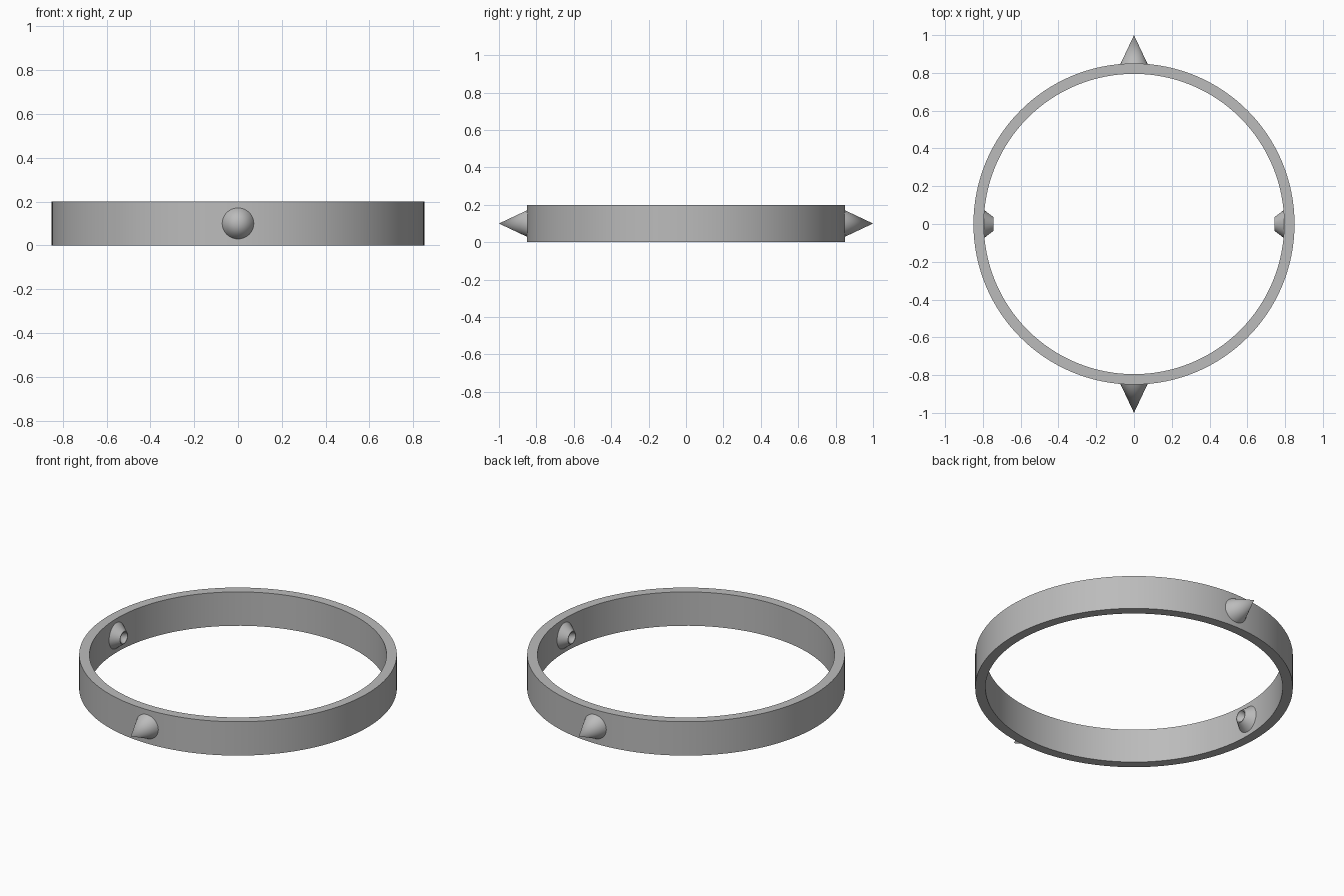
import bpy
import bmesh
from math import pi, cos, sin
from mathutils import Matrix

cube = bpy.data.objects.get("Cube")
if cube:
    bpy.data.objects.remove(cube, do_unlink=True)

# One plain grey for everything
grey = bpy.data.materials.new("plain_grey")
grey.use_nodes = True
colour = (0.5, 0.5, 0.5, 1)
grey.diffuse_color = colour
grey.node_tree.nodes["Principled BSDF"].inputs["Base Color"].default_value = colour


def lathe(name, profile, sides, matrix, closed=False):
    """Spin (radius, height) points about z, then place with the matrix."""
    bm = bmesh.new()
    rings = []
    for r, h in profile:
        if r == 0:
            rings.append([bm.verts.new((0, 0, h))] * sides)
        else:
            rings.append([bm.verts.new((r * cos(2 * pi * i / sides),
                                        r * sin(2 * pi * i / sides), h))
                          for i in range(sides)])
    pairs = list(zip(rings, rings[1:]))
    if closed:
        pairs.append((rings[-1], rings[0]))
    for a, b in pairs:
        for i in range(sides):
            j = (i + 1) % sides
            corners = list(dict.fromkeys((a[i], a[j], b[j], b[i])))
            bm.faces.new(corners)
    bm.transform(matrix)
    bmesh.ops.recalc_face_normals(bm, faces=bm.faces)
    mesh = bpy.data.meshes.new(name)
    bm.to_mesh(mesh)
    bm.free()
    mesh.materials.append(grey)
    obj = bpy.data.objects.new(name, mesh)
    bpy.context.collection.objects.link(obj)
    bpy.ops.object.select_all(action="DESELECT")
    obj.select_set(True)
    bpy.context.view_layer.objects.active = obj
    bpy.ops.object.shade_smooth_by_angle(angle=pi / 6)
    return obj


# Band
lathe("band", [(0.85, 0), (0.85, 0.2), (0.795, 0.2), (0.795, 0)],
      128, Matrix.Identity(4), closed=True)

mid = Matrix.Translation((0, 0, 0.1))

# Outer spikes at front and back
for name, side in (("front_spike", 1), ("back_spike", -1)):
    lathe(name, [(0, 0.835), (0.073, 0.845), (0, 1)], 48,
          mid @ Matrix.Rotation(side * pi / 2, 4, "X"))

# Inner studs at left and right, each with a conical socket
for name, side in (("left_stud", 1), ("right_stud", -1)):
    lathe(name, [(0, 0.82), (0.077, 0.797), (0.037, 0.745), (0.033, 0.745), (0, 0.81)],
          48, mid @ Matrix.Rotation(side * pi / 2, 4, "Y"))
